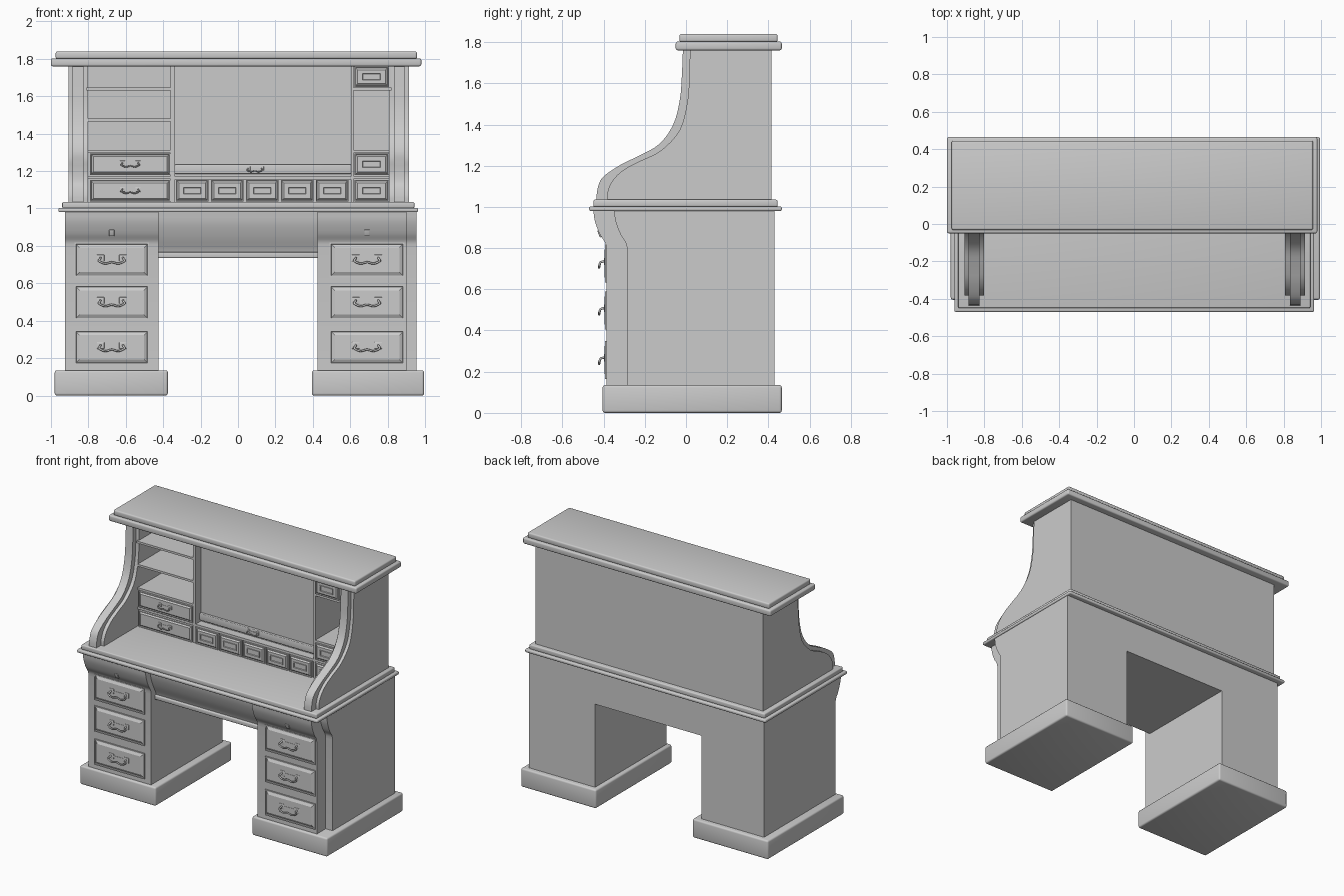
import bpy, bmesh, math
from mathutils import Vector

if "Cube" in bpy.data.objects:
    bpy.data.objects.remove(bpy.data.objects["Cube"])


def finish(name, bm, smooth=True):
    bmesh.ops.recalc_face_normals(bm, faces=bm.faces)
    me = bpy.data.meshes.new(name)
    bm.to_mesh(me)
    bm.free()
    if smooth:
        for p in me.polygons:
            p.use_smooth = True
        me.set_sharp_from_angle(angle=math.radians(30))
    ob = bpy.data.objects.new(name, me)
    bpy.context.collection.objects.link(ob)
    return ob


def box(name, x0, x1, y0, y1, z0, z1, bevel=0.0, insets=()):
    """Box; insets = (thickness, depth) steps applied to the front (-y) face."""
    bm = bmesh.new()
    bmesh.ops.create_cube(bm, size=1)
    for v in bm.verts:
        v.co = ((x0 + x1) / 2 + v.co.x * (x1 - x0),
                (y0 + y1) / 2 + v.co.y * (y1 - y0),
                (z0 + z1) / 2 + v.co.z * (z1 - z0))
    if insets:
        bmesh.ops.recalc_face_normals(bm, faces=bm.faces)
        front = min(bm.faces, key=lambda f: f.calc_center_median().y)
        for thick, depth in insets:
            bmesh.ops.inset_region(bm, faces=[front], thickness=thick)
            for v in front.verts:
                v.co.y -= depth
    if bevel:
        bmesh.ops.bevel(bm, geom=bm.edges[:], offset=bevel, segments=3,
                        profile=0.5, affect='EDGES')
    return finish(name, bm, bool(bevel))


def prism(name, pts, x0, x1):
    """Extrude a (y, z) outline along x."""
    bm = bmesh.new()
    f = bm.faces.new([bm.verts.new((x0, y, z)) for y, z in pts])
    ext = bmesh.ops.extrude_face_region(bm, geom=[f])
    for v in ext['geom']:
        if isinstance(v, bmesh.types.BMVert):
            v.co.x = x1
    return finish(name, bm)


def spline(pts, n=4):
    """Catmull-Rom smoothing of an open outline."""
    P = [Vector(p) for p in pts]
    P = [2 * P[0] - P[1]] + P + [2 * P[-1] - P[-2]]
    out = []
    for a, b, c, d in zip(P, P[1:], P[2:], P[3:]):
        for i in range(n):
            t = i / n
            out.append(0.5 * (2 * b + (c - a) * t + (2 * a - 5 * b + 4 * c - d) * t * t
                              + (3 * b - a - 3 * c + d) * t ** 3))
    return [tuple(p) for p in out + [P[-2]]]


def tube_mesh(name, pts, r):
    cu = bpy.data.curves.new(name, 'CURVE')
    cu.dimensions = '3D'
    cu.bevel_depth, cu.bevel_resolution, cu.use_fill_caps = r, 2, True
    sp = cu.splines.new('POLY')
    sp.points.add(len(pts) - 1)
    for p, co in zip(sp.points, pts):
        p.co = (*co, 1)
    ob = bpy.data.objects.new(name, cu)
    me = bpy.data.meshes.new_from_object(ob)
    bpy.data.objects.remove(ob)
    return me


bail = tube_mesh("bail", spline([(-.06, 0, .012), (-.062, -.02, .006), (-.068, -.024, -.006),
                                 (-.035, -.027, -.02), (0, -.027, -.012), (.035, -.027, -.02),
                                 (.068, -.024, -.006), (.062, -.02, .006), (.06, 0, .012)]), .0055)


def bail_pull(name, x, y, z, s=1.0):
    ob = bpy.data.objects.new(name + "_bail", bail)
    ob.location, ob.scale = (x, y, z), (s, s, s)
    bpy.context.collection.objects.link(ob)
    for k in (-.06 * s, .06 * s):      # pierced back plates
        box(name + "_plate", x + k - .02 * s, x + k + .02 * s, y - .004, y + .002,
            z - .008 * s, z + .028 * s, .0015)
    box(name + "_bridge", x - .04 * s, x + .04 * s, y - .003, y + .002, z + .004 * s, z + .016 * s)


def label_pull(name, x, y, z):
    box(name, x - .052, x + .052, y - .008, y + .002, z - .022, z + .022, 0,
        [(.007, 0), (.003, -.006)])


def drawer(name, x0, x1, y, z0, z1, pull, rim=.018):
    box(name, x0, x1, y - .008, y + .03, z0, z1, 0, [(rim * .5, 0), (.003, -.006), (rim, .009)])
    x, z = (x0 + x1) / 2, (z0 + z1) / 2
    if pull == "label":
        label_pull(name + "_label_pull", x, y - .009, z)
    else:
        bail_pull(name + "_pull", x, y - .01, z, 1.0 if pull == "bail" else .7)


# Plinths
box("plinth_left", -.98, -.375, -.405, .465, 0, .135, .012)
box("plinth_right", .395, .995, -.405, .465, 0, .135, .012)

# Pedestals with S-curved fronts
ped = spline([(-.45, .985), (-.442, .93), (-.418, .867), (-.392, .825), (-.385, .79)])


def ped_outline(shift):
    return [(y + shift, z) for y, z in ped] + [(-.385 + shift, .12), (.43, .12), (.43, .985)]


prism("pedestal_left", ped_outline(0), -.925, -.425)
prism("pedestal_right", ped_outline(0), .425, .90)
prism("pedestal_right_side_panel", ped_outline(.1), .90, .955)

for side, x0, x1 in (("left", -.875, -.475), ("right", .49, .89)):
    for i, (z0, z1) in enumerate(((.165, .35), (.405, .59), (.632, .818))):
        drawer(f"drawer_{side}_{i}", x0, x1, -.385, z0, z1, "bail", .024)
    cx = (x0 + x1) / 2
    lock = box(f"keyhole_plate_{side}", -.014, .014, -.005, .006, -.018, .018, .003)
    lock.location, lock.rotation_euler = (cx, -.42, .87), (math.radians(20), 0, 0)

# Kneehole apron: curved front, solid underside and back
apron = spline([(-.40, .985), (-.39, .92), (-.365, .85), (-.335, .79), (-.325, .765)])
prism("kneehole_apron", apron + [(-.325, .735), (.43, .735), (.43, .985)], -.43, .43)
box("apron_lip", -.43, .43, -.342, -.30, .735, .766, .006)

# Desktop, two moulded layers
box("desktop_lower", -.96, .963, -.47, .465, .98, 1.003, .008)
box("desktop_upper", -.94, .943, -.45, .445, 1.0, 1.035, .008)

# Hutch sides with the roll-top curve
roll = [(-.435, 1.03), (-.43, 1.085), (-.405, 1.143), (-.32, 1.203), (-.225, 1.25),
        (-.13, 1.305), (-.062, 1.40), (-.03, 1.52), (-.02, 1.64), (-.015, 1.765)]
inset = [(-.382, 1.03), (-.38, 1.075), (-.355, 1.13), (-.30, 1.182), (-.225, 1.222),
         (-.12, 1.275), (-.03, 1.375), (.008, 1.52), (.015, 1.64), (.02, 1.765)]
back = [(.415, 1.765), (.415, 1.03)]
for side, xo, s in (("left", -.907, 1), ("right", .913, -1)):
    prism(f"hutch_outer_cheek_{side}", spline(inset) + back, xo, xo + s * .022)
    prism(f"hutch_curved_rail_{side}", spline(roll) + back, xo + s * .022, xo + s * .08)
    prism(f"hutch_inner_cheek_{side}", spline(inset) + back, xo + s * .08, xo + s * .105)
box("hutch_back", -.905, .911, .395, .415, 1.03, 1.765)

# Hutch top
box("top_lower", -1.0, .98, -.05, .465, 1.76, 1.803, .01)
box("top_upper", -.975, .957, -.032, .445, 1.80, 1.84, .01)

# Pigeonhole dividers, shelves and the door between them
for name, x0, x1 in (("divider_left", -.36, -.338), ("divider_right", .605, .618)):
    box(name, x0, x1, 0, .40, 1.03, 1.765)
for z in (1.158, 1.297, 1.466, 1.632):
    box("shelf_left", -.81, -.35, 0, .40, z, z + .015)
for z in (1.158, 1.297, 1.632):
    box("shelf_right", .61, .82, 0, .40, z, z + .015)
box("shelf_middle", -.345, .61, 0, .40, 1.155, 1.172)
box("centre_door", -.345, .61, .06, .075, 1.165, 1.765)
box("door_bottom_bar", -.338, .605, .042, .065, 1.185, 1.235, .005)
bail_pull("door_pull", .09, .042, 1.208, .6)

# Hutch drawers
for i, (z0, z1) in enumerate(((1.037, 1.153), (1.178, 1.294))):
    drawer(f"hutch_drawer_left_{i}", -.79, -.362, 0, z0, z1, "small_bail", .014)
    drawer(f"hutch_drawer_right_{i}", .622, .806, 0, z0, z1, "label", .014)
drawer("hutch_drawer_right_top", .622, .806, 0, 1.65, 1.758, "label", .014)
for i in range(5):
    x = -.332 + i * .187
    drawer(f"small_drawer_{i}", x, x + .175, 0, 1.037, 1.153, "label", .014)
for z0, z1, x0, x1 in ((1.03, 1.16, -.345, .61), (1.03, 1.30, -.81, -.35),
                       (1.03, 1.30, .61, .82), (1.64, 1.765, .61, .82)):
    box("drawer_case_fill", x0, x1, .012, .39, z0, z1)
